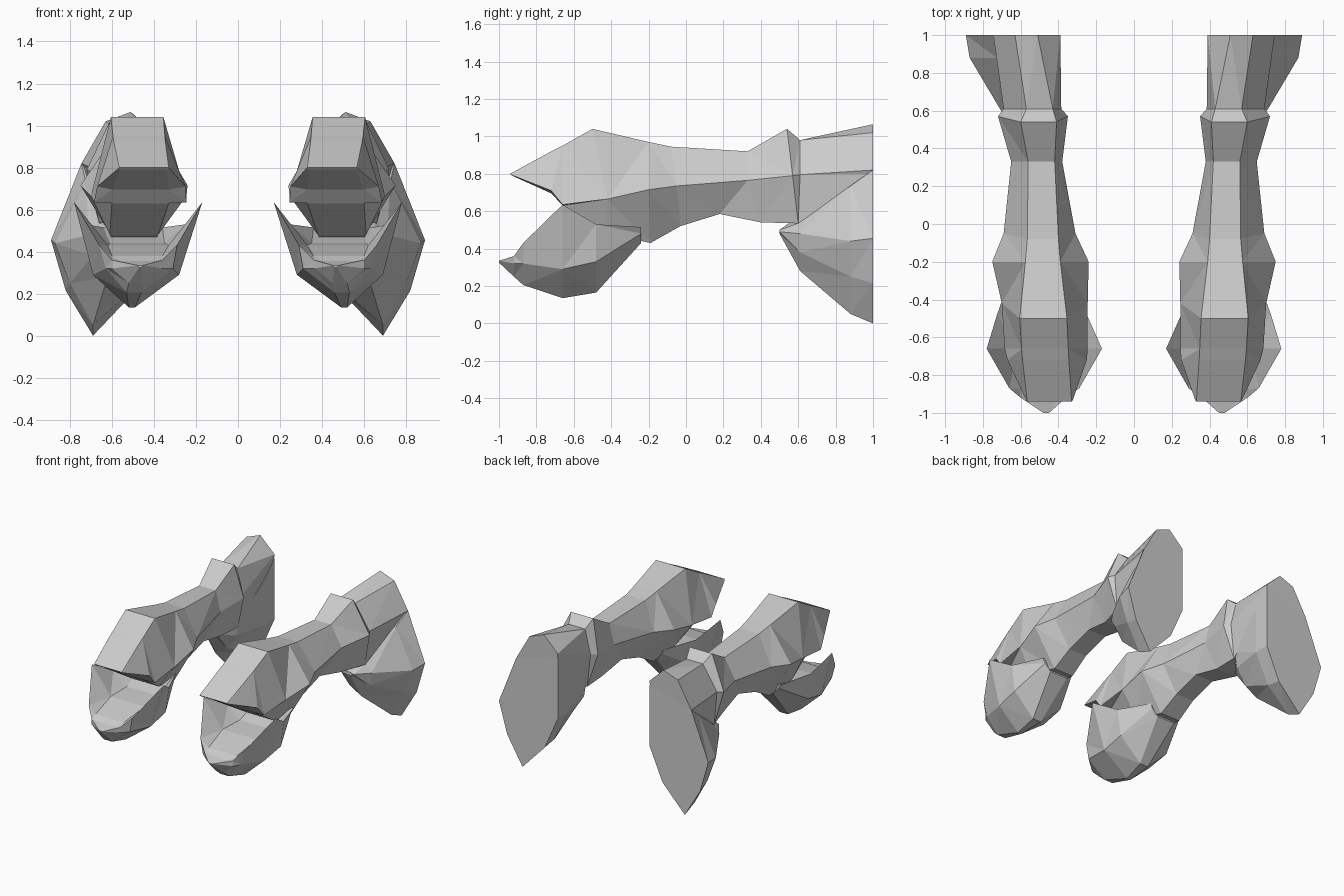
import bpy, bmesh


def loft(name, rings):
    """Skin matching closed rings of (x, y, z), cap both ends, mirror across x = 0."""
    bm = bmesh.new()
    loops = [[bm.verts.new(p) for p in ring] for ring in rings]
    n = len(loops[0])
    for a, b in zip(loops, loops[1:]):
        for i in range(n):
            j = (i + 1) % n
            bm.faces.new((a[i], a[j], b[j], b[i]))
    bm.faces.new(loops[0])
    bm.faces.new(loops[-1])
    bmesh.ops.triangulate(bm, faces=[f for f in bm.faces if len(f.verts) == 4])
    bmesh.ops.recalc_face_normals(bm, faces=bm.faces[:])
    mesh = bpy.data.meshes.new(name)
    bm.to_mesh(mesh)
    bm.free()
    obj = bpy.data.objects.new(name, mesh)
    bpy.context.collection.objects.link(obj)
    mod = obj.modifiers.new("Mirror", 'MIRROR')
    mod.use_mirror_merge = False
    return obj


def hexagon(top, mid, bot):
    """Six-sided ring; each level is (y, inner x, outer x, z)."""
    (yt, ti, to, zt), (ym, mi, mo, zm), (yb, bi, bo, zb) = top, mid, bot
    return [(ti, yt, zt), (to, yt, zt), (mo, ym, zm),
            (bo, yb, zb), (bi, yb, zb), (mi, ym, zm)]


# Upper head, neck and raised collar
neck = [
    hexagon((-.94, .33, .565, .80), (-.935, .325, .57, .795), (-.93, .34, .56, .79)),
    hexagon((-.72, .345, .59, .92), (-.72, .25, .67, .71), (-.72, .33, .60, .695)),
    hexagon((-.66, .348, .595, .95), (-.66, .245, .685, .635), (-.66, .33, .60, .63)),
    hexagon((-.50, .355, .605, 1.04), (-.42, .245, .70, .665), (-.42, .38, .61, .48)),
    hexagon((-.20, .39, .575, .97), (-.20, .24, .75, .715), (-.19, .41, .575, .43)),
    hexagon((-.08, .40, .565, .945), (-.05, .31, .69, .735), (-.03, .42, .57, .52)),
    hexagon((.33, .42, .56, .92), (.33, .38, .65, .765), (.18, .42, .57, .585)),
    hexagon((.54, .41, .60, 1.04), (.57, .35, .72, .79), (.40, .43, .60, .54)),
    hexagon((.61, .43, .57, .98), (.61, .385, .69, .795), (.60, .42, .66, .535)),
    hexagon((1, .51, .63, 1.065), (1, .39, .745, .82), (.995, .40, .735, .80)),
]
neck[-1][1] = (.63, 1, 1.02)
neck[-1][5] = (.39, 1, .95)
loft("head_and_neck", neck)


# Flared shoulder lobe, cut flat at the back
def lobe(y, section):
    return [(x, y, z) for x, z in section]


loft("shoulder", [
    lobe(.50, [(.53, .50), (.61, .50), (.63, .49), (.61, .48), (.56, .48), (.53, .48), (.52, .49)]),
    lobe(.61, [(.42, .58), (.66, .54), (.71, .48), (.69, .38), (.62, .28), (.52, .34), (.44, .46)]),
    lobe(.88, [(.39, .80), (.725, .735), (.87, .44), (.80, .25), (.69, .05), (.50, .22), (.39, .45)]),
    lobe(1.0, [(.39, .92), (.745, .82), (.89, .455), (.82, .215), (.69, 0), (.50, .20), (.39, .45)]),
])


# Hollow lower jaw with pointed rims on both sides
def jaw(y, rim, low, bot, floor):
    """Each level is (inner x, outer x, z)."""
    order = [(rim, 0), (low, 0), (bot, 0), (bot, 1), (low, 1), (rim, 1), (floor, 1), (floor, 0)]
    return [(lv[s], y, lv[2]) for lv, s in order]


loft("lower_jaw", [
    jaw(-1.0, (.45, .48, .335), (.455, .475, .33), (.46, .47, .325), (.46, .47, .335)),
    jaw(-.92, (.36, .60, .36), (.365, .60, .32), (.45, .52, .25), (.40, .56, .355)),
    jaw(-.87, (.29, .66, .43), (.31, .63, .32), (.46, .53, .205), (.36, .60, .38)),
    jaw(-.66, (.17, .78, .635), (.28, .69, .29), (.49, .52, .135), (.33, .62, .43)),
    jaw(-.48, (.25, .725, .53), (.28, .70, .33), (.46, .53, .165), (.35, .61, .44)),
    jaw(-.24, (.36, .64, .515), (.37, .62, .48), (.42, .57, .43), (.41, .58, .51)),
])
